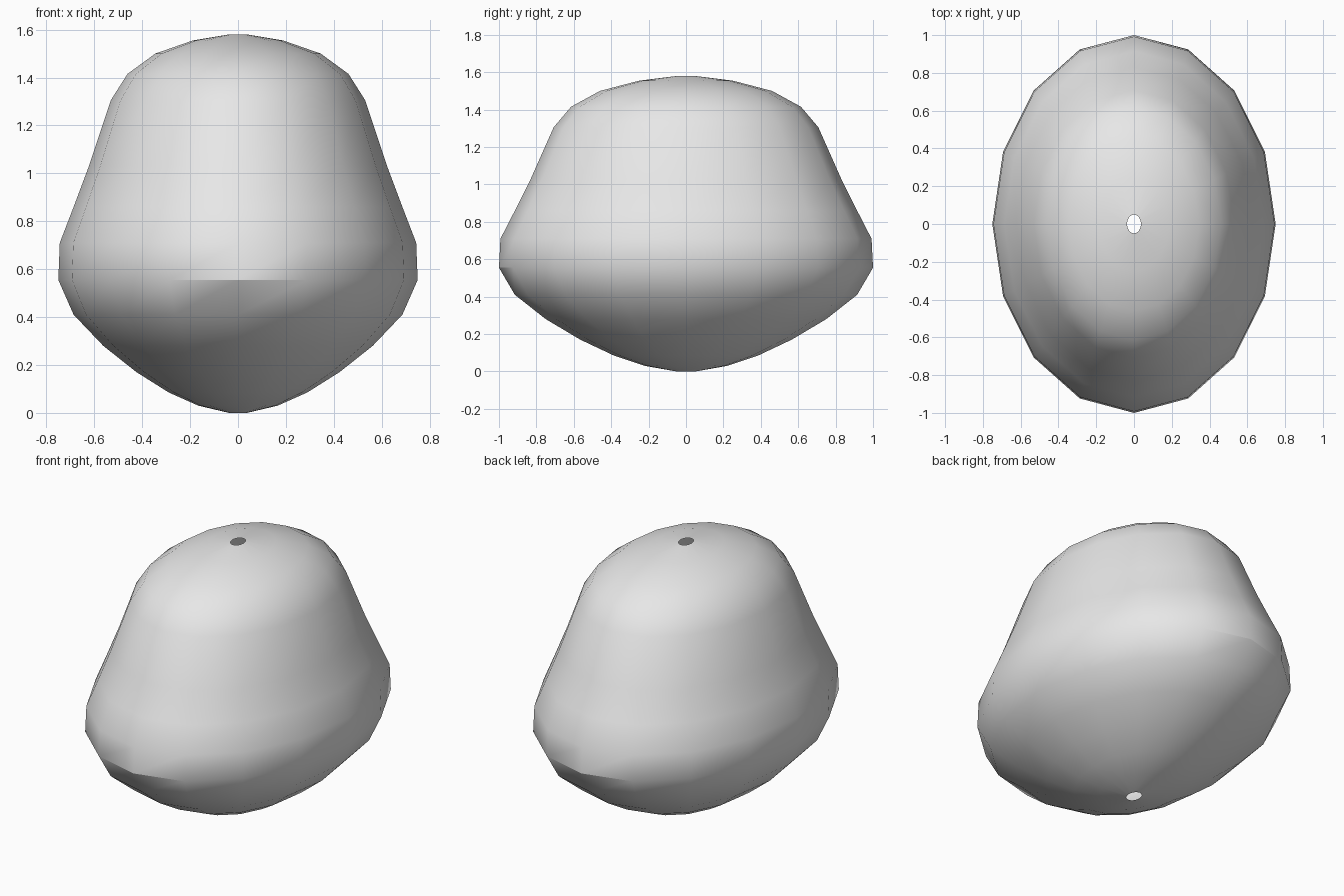
import bpy, bmesh, math

if "Cube" in bpy.data.objects:
    bpy.data.objects.remove(bpy.data.objects["Cube"])

# Cross-section: (relative radius, height) from bottom opening to top opening
PROFILE = [
    (0.05, 0.0), (0.22, 0.03), (0.385, 0.085), (0.565, 0.17), (0.75, 0.28),
    (0.915, 0.41), (1.0, 0.555), (0.992, 0.71), (0.915, 0.86), (0.83, 1.03),
    (0.708, 1.305), (0.615, 1.415), (0.46, 1.50), (0.25, 1.555), (0.05, 1.58),
]
SIDES = 16
HALF_WIDTH, HALF_DEPTH = 0.75, 1.0

grey = bpy.data.materials.new("light grey")
grey.diffuse_color = (0.8, 0.8, 0.8, 1)
grey.use_nodes = True
grey.node_tree.nodes["Principled BSDF"].inputs["Base Color"].default_value = grey.diffuse_color

# Oval shell, open at both small end holes
bm = bmesh.new()
rings = []
for r, z in PROFILE:
    ring = []
    for i in range(SIDES):
        a = 2 * math.pi * i / SIDES
        ring.append(bm.verts.new((HALF_WIDTH * r * math.cos(a),
                                  HALF_DEPTH * r * math.sin(a), z)))
    rings.append(ring)
for low, high in zip(rings, rings[1:]):
    for i in range(SIDES):
        j = (i + 1) % SIDES
        bm.faces.new((low[i], low[j], high[j], high[i]))

mesh = bpy.data.meshes.new("shell")
bm.to_mesh(mesh)
bm.free()
mesh.materials.append(grey)
shell = bpy.data.objects.new("shell", mesh)
bpy.context.collection.objects.link(shell)

# Smooth shading with a crisp rim at the widest part
bpy.context.view_layer.objects.active = shell
shell.select_set(True)
bpy.ops.object.shade_smooth_by_angle(angle=math.radians(30))
